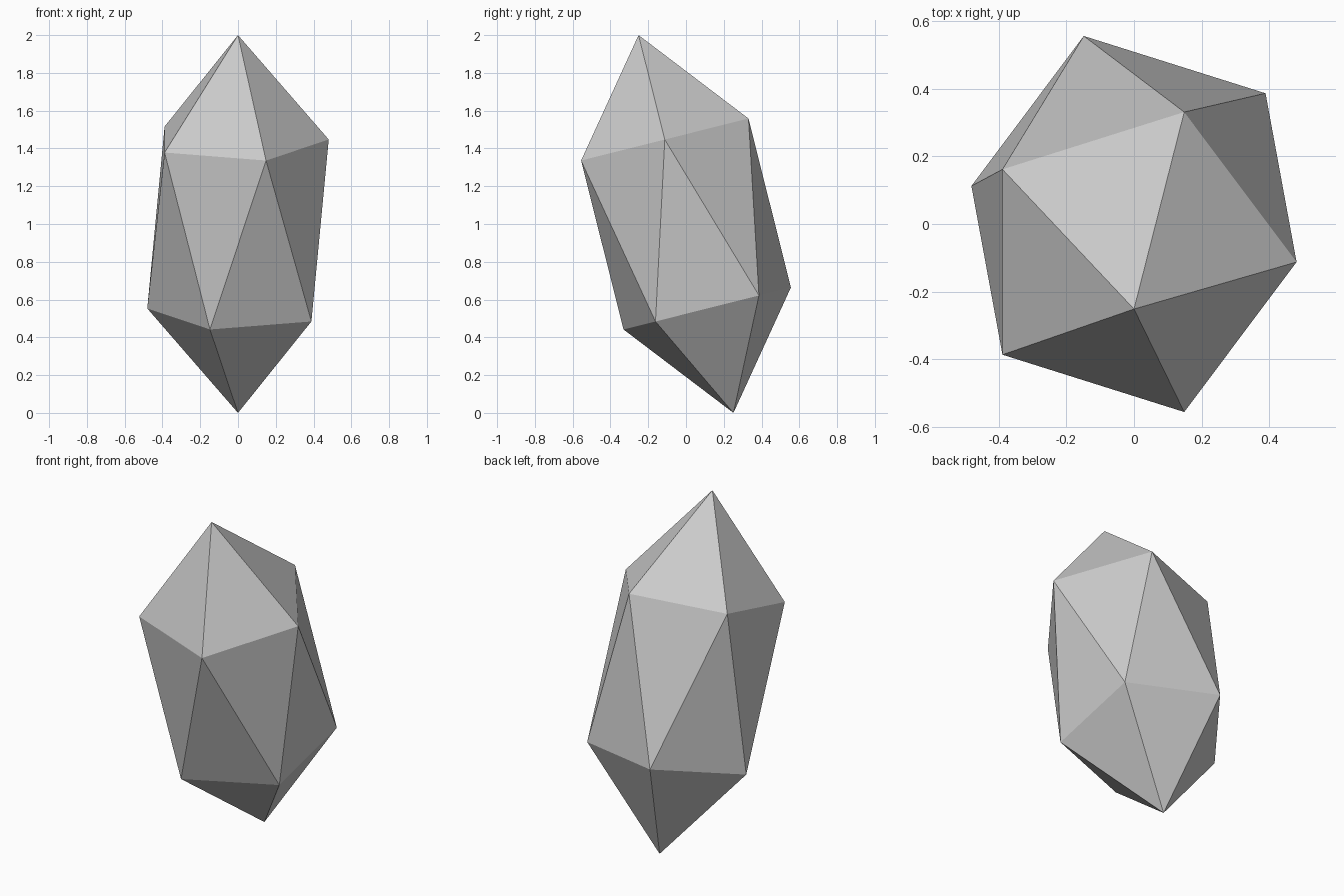
import bpy
import math

if "Cube" in bpy.data.objects:
    bpy.data.objects.remove(bpy.data.objects["Cube"])

TILT = math.radians(14.1)   # lean towards the front
RADIUS = 0.537              # crystal half-width
HALF_LENGTH = 1 / math.cos(TILT)

# Crystal: a stretched twenty-sided solid, leaning forward with its low tip on the ground
bpy.ops.mesh.primitive_ico_sphere_add(subdivisions=1, radius=1, location=(0, 0, 1),
                                      rotation=(TILT, 0, 0))
crystal = bpy.context.object
crystal.name = "crystal"
crystal.scale = (RADIUS, RADIUS, HALF_LENGTH)
bpy.ops.object.transform_apply(location=False, rotation=True, scale=True)
bpy.ops.object.shade_flat()
